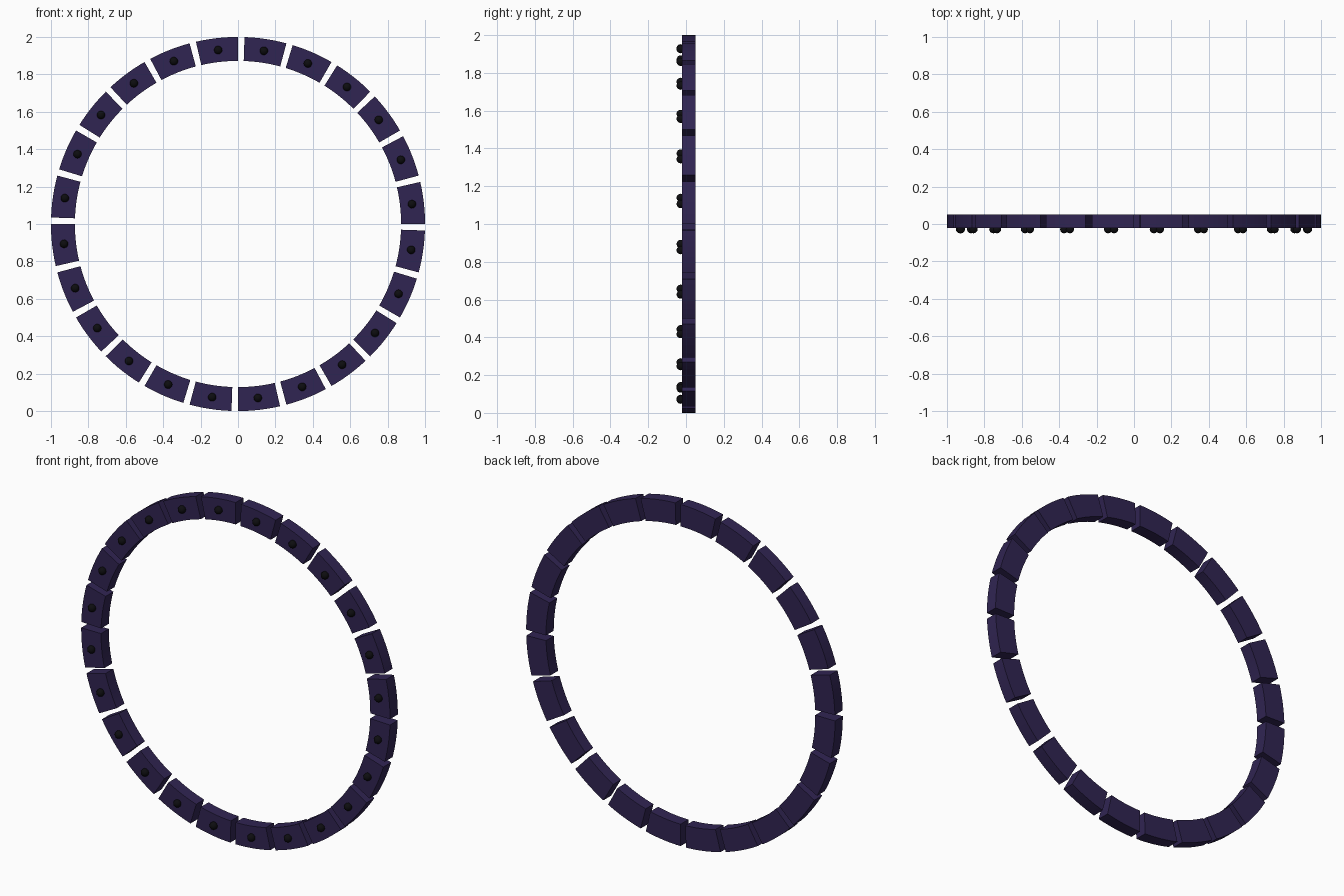
import bpy, bmesh
from math import radians, cos, sin

if "Cube" in bpy.data.objects:
    bpy.data.objects.remove(bpy.data.objects["Cube"])

COUNT, SPAN, STEPS = 24, 13, 8
R_OUT, R_IN, R_STUD = 1.0, 0.872, 0.936
Y_FRONT, Y_BACK = -0.022, 0.05


def material(name, color):
    m = bpy.data.materials.new(name)
    m.diffuse_color = color
    m.use_nodes = True
    m.node_tree.nodes["Principled BSDF"].inputs["Base Color"].default_value = m.diffuse_color
    return m


def add_object(name, bm, mat):
    bmesh.ops.recalc_face_normals(bm, faces=bm.faces)
    mesh = bpy.data.meshes.new(name)
    bm.to_mesh(mesh)
    bm.free()
    mesh.materials.append(mat)
    ob = bpy.data.objects.new(name, mesh)
    bpy.context.collection.objects.link(ob)
    return ob


def polar(r, deg, y):
    a = radians(deg)
    return (r * cos(a), y, 1 + r * sin(a))


purple = material("dark_purple", (0.03, 0.018, 0.085, 1))
black = material("black", (0.004, 0.004, 0.005, 1))

for k in range(COUNT):
    start = k * 360 / COUNT

    # Curved ring block: rectangular section swept along a short arc
    bm = bmesh.new()
    rings = []
    for i in range(STEPS + 1):
        a = start + SPAN * i / STEPS
        rings.append([bm.verts.new(polar(r, a, y)) for r, y in
                      ((R_IN, Y_FRONT), (R_OUT, Y_FRONT), (R_OUT, Y_BACK), (R_IN, Y_BACK))])
    for p, q in zip(rings, rings[1:]):
        for j in range(4):
            n = (j + 1) % 4
            bm.faces.new((p[j], p[n], q[n], q[j]))
    bm.faces.new(rings[0])
    bm.faces.new(rings[-1])
    add_object(f"ring_block_{k + 1}", bm, purple)

    # Round stud in the middle of the block's front face
    bm = bmesh.new()
    bmesh.ops.create_uvsphere(bm, u_segments=16, v_segments=10, radius=0.022)
    for f in bm.faces:
        f.smooth = True
    stud = add_object(f"stud_{k + 1}", bm, black)
    stud.location = polar(R_STUD, start + SPAN / 2, -0.028)
